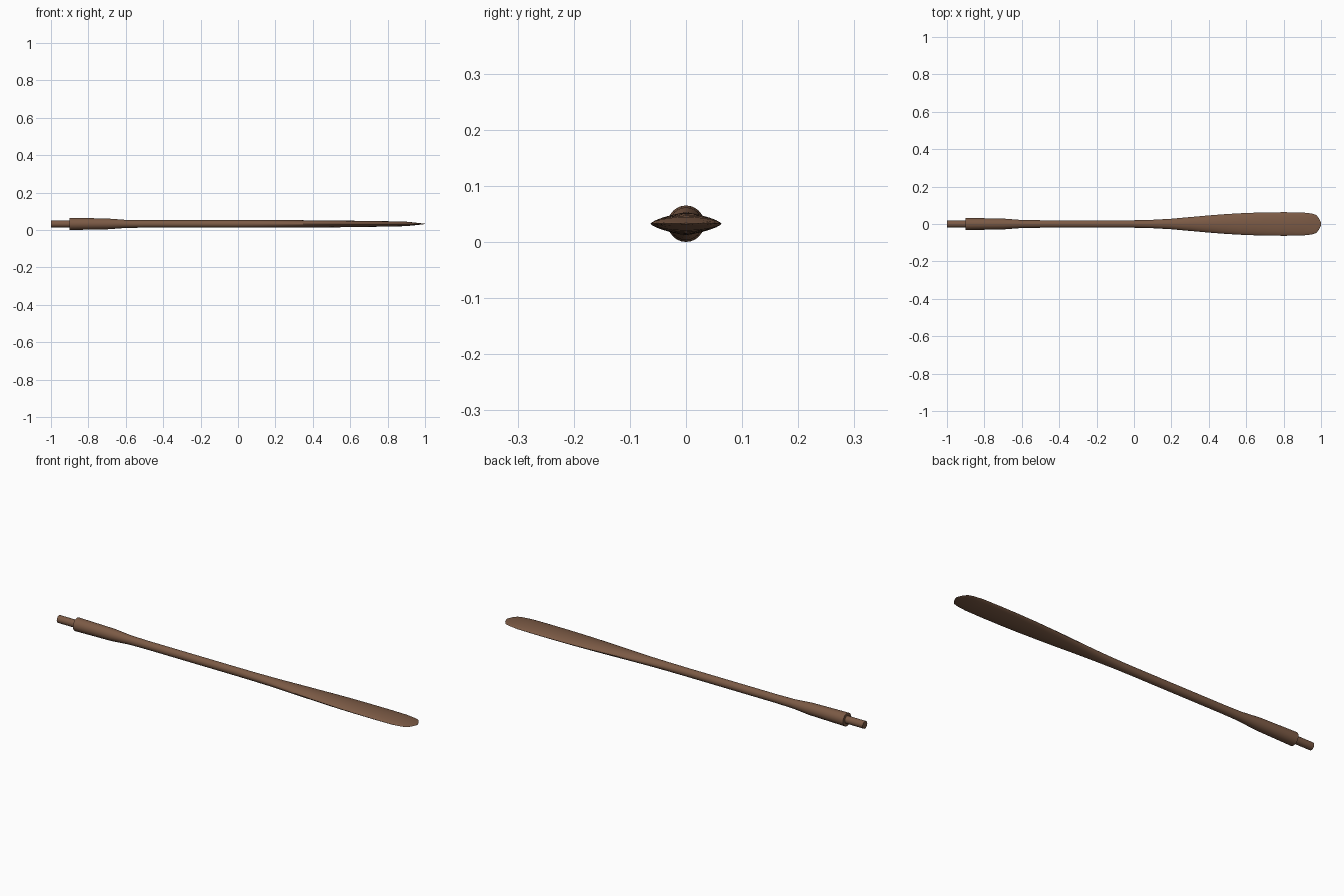
import bpy, bmesh, math

if "Cube" in bpy.data.objects:
    bpy.data.objects.remove(bpy.data.objects["Cube"])

CZ = 0.0325   # height of the long axis
N = 24        # sides around the shaft

wood = bpy.data.materials.new("brown wood")
wood.diffuse_color = (0.2, 0.103, 0.06, 1)
wood.use_nodes = True
wood.node_tree.nodes["Principled BSDF"].inputs["Base Color"].default_value = wood.diffuse_color


def loft(name, stations):
    """Skin rings along x; station = (x, half width, half height, edge sharpness)."""
    bm = bmesh.new()
    rings = []
    for x, w, h, p in stations:
        ring = []
        for i in range(N):
            a = 2 * math.pi * i / N
            s = math.sin(a)
            ring.append(bm.verts.new((x, w * math.cos(a),
                                      CZ + h * math.copysign(abs(s) ** p, s))))
        rings.append(ring)
    for a, b in zip(rings, rings[1:]):
        for i in range(N):
            j = (i + 1) % N
            bm.faces.new((a[i], a[j], b[j], b[i]))
    bm.faces.new(rings[0])
    bm.faces.new(rings[-1])
    bmesh.ops.recalc_face_normals(bm, faces=bm.faces)
    me = bpy.data.meshes.new(name)
    bm.to_mesh(me)
    bm.free()
    ob = bpy.data.objects.new(name, me)
    bpy.context.collection.objects.link(ob)
    me.materials.append(wood)
    bpy.context.view_layer.objects.active = ob
    ob.select_set(True)
    bpy.ops.object.shade_smooth_by_angle(angle=math.radians(35))
    ob.select_set(False)
    return ob


# Whole oar: narrow grip, stepped thick sleeve, slim shaft, flat blade
loft("oar", [
    (-1.0, .0185, .0185, 1), (-.9, .0185, .0185, 1),          # grip
    (-.9, .0325, .0325, 1), (-.7, .029, .029, 1),             # sleeve
    (-.6, .0215, .0215, 1), (-.5, .02, .02, 1),               # shaft
    (0, .02, .02, 1), (.1, .0225, .02, 1.05),
    (.2, .028, .02, 1.1), (.3, .037, .0198, 1.2),             # blade
    (.4, .046, .0193, 1.25), (.5, .0535, .0185, 1.3),
    (.6, .059, .0172, 1.3), (.7, .062, .0158, 1.3),
    (.8, .063, .0143, 1.3), (.9, .062, .012, 1.3),
    (.95, .056, .0068, 1.3), (.975, .048, .004, 1.3),
    (.99, .029, .0022, 1.3), (1.0, .006, .001, 1.3),
])
